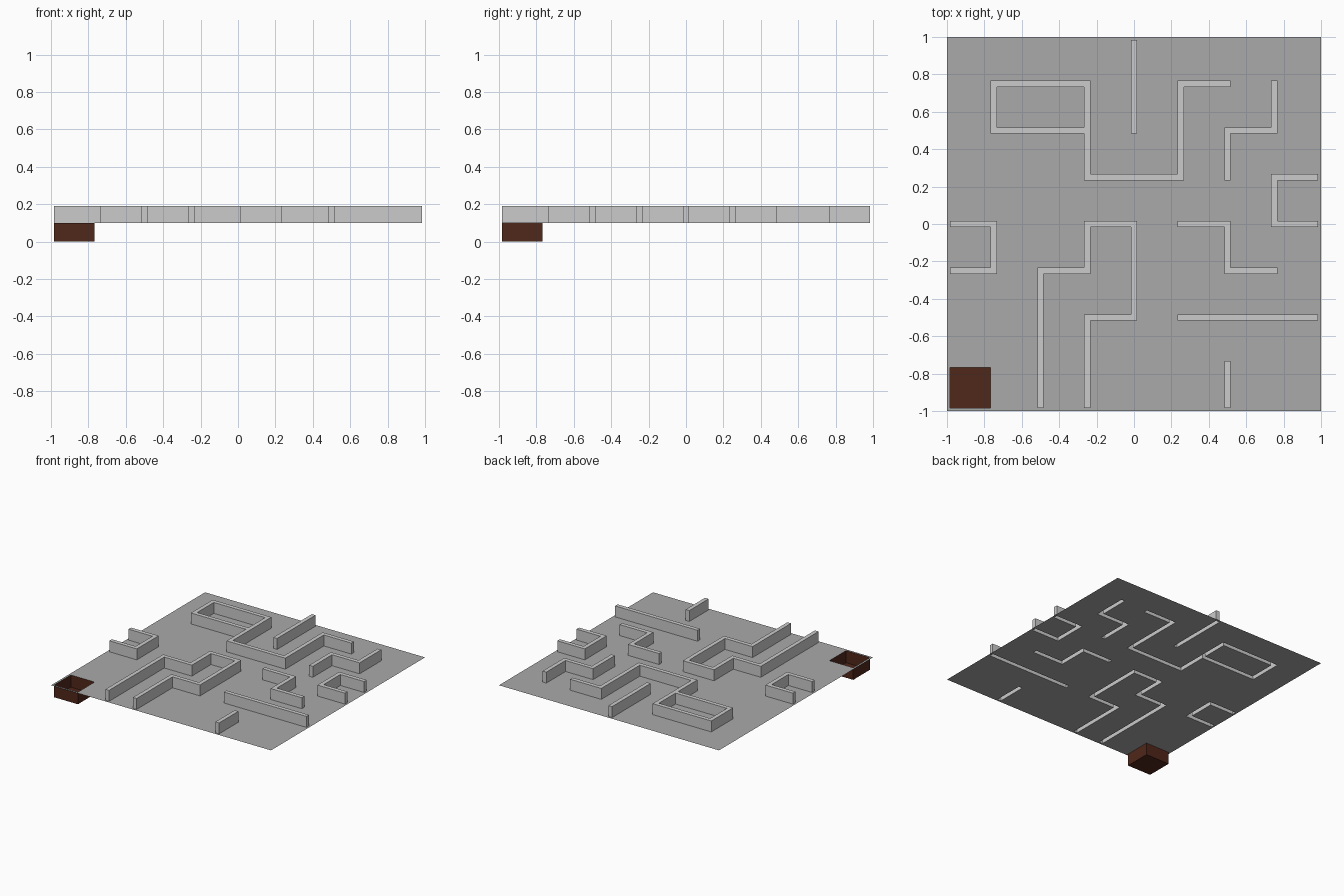
import bpy, bmesh

if "Cube" in bpy.data.objects:
    bpy.data.objects.remove(bpy.data.objects["Cube"])

N, H = 8, 1 / 60                      # maze nodes per side, half wall width
FLOOR_Z, WALL_Z, PIT_Z = 0.10, 0.19, 0.0

# Grid lines on both sides of each node line; even strips are walls, odd are cells
LINES = sorted({max(-1, min(1, -1 + 0.25 * k + s * H)) for k in range(N + 1) for s in (-1, 1)})
LAST = len(LINES) - 2
EVERY = {(i, j) for i in range(LAST + 1) for j in range(LAST + 1)}


def path_cells(path):
    """Strips covered by a wall that runs through maze nodes."""
    cells = set()
    for (x0, y0), (x1, y1) in zip(path, path[1:]):
        for i in range(2 * min(x0, x1), 2 * max(x0, x1) + 1):
            for j in range(2 * min(y0, y1), 2 * max(y0, y1) + 1):
                cells.add((i, j))
    # walls stop just short of the outer border
    return {(i, j) for i, j in cells if 0 < i < LAST and 0 < j < LAST}


def build(name, cells, cap_z, base_z=None, color=None):
    """Cap faces over the cells, with sides from base to cap along the outline."""
    bm = bmesh.new()
    verts = {}

    def v(i, j, z):
        if (i, j, z) not in verts:
            verts[i, j, z] = bm.verts.new((LINES[i], LINES[j], z))
        return verts[i, j, z]

    for i, j in sorted(cells):
        ring = [(i, j), (i + 1, j), (i + 1, j + 1), (i, j + 1)]
        bm.faces.new([v(*p, cap_z) for p in ring])
        if base_z is None:
            continue
        for k, (dx, dy) in enumerate([(0, -1), (1, 0), (0, 1), (-1, 0)]):
            if (i + dx, j + dy) not in cells:
                a, b = ring[k], ring[(k + 1) % 4]
                bm.faces.new([v(*a, base_z), v(*b, base_z), v(*b, cap_z), v(*a, cap_z)])
    mesh = bpy.data.meshes.new(name)
    bm.to_mesh(mesh)
    bm.free()
    obj = bpy.data.objects.new(name, mesh)
    bpy.context.collection.objects.link(obj)
    if color:
        mat = bpy.data.materials.new(name + "_color")
        mat.diffuse_color = (*color, 1)
        mat.use_nodes = True
        mat.node_tree.nodes["Principled BSDF"].inputs["Base Color"].default_value = mat.diffuse_color
        mesh.materials.append(mat)
    return obj


# Wall runs in node coordinates (0..8 on each axis)
PATHS = [
    [(1, 6), (1, 7), (3, 7), (3, 5), (5, 5), (5, 7), (6, 7)],
    [(1, 6), (3, 6)],
    [(4, 6), (4, 8)],
    [(6, 5), (6, 6), (7, 6), (7, 7)],
    [(8, 5), (7, 5), (7, 4), (8, 4)],
    [(0, 4), (1, 4), (1, 3), (0, 3)],
    [(2, 0), (2, 3), (3, 3), (3, 4), (4, 4), (4, 2), (3, 2), (3, 0)],
    [(5, 4), (6, 4), (6, 3), (7, 3)],
    [(5, 2), (8, 2)],
    [(6, 0), (6, 1)],
]
walls = set().union(*(path_cells(p) for p in PATHS))
pit = {(1, 1)}

# Hollow raised walls, floor sheet with matching openings, sunken corner pit
build("maze_walls", walls, WALL_Z, FLOOR_Z)
build("maze_floor", EVERY - walls - pit, FLOOR_Z, color=(0.4, 0.4, 0.4))
build("corner_pit", pit, PIT_Z, FLOOR_Z, color=(0.08, 0.02, 0.01))
